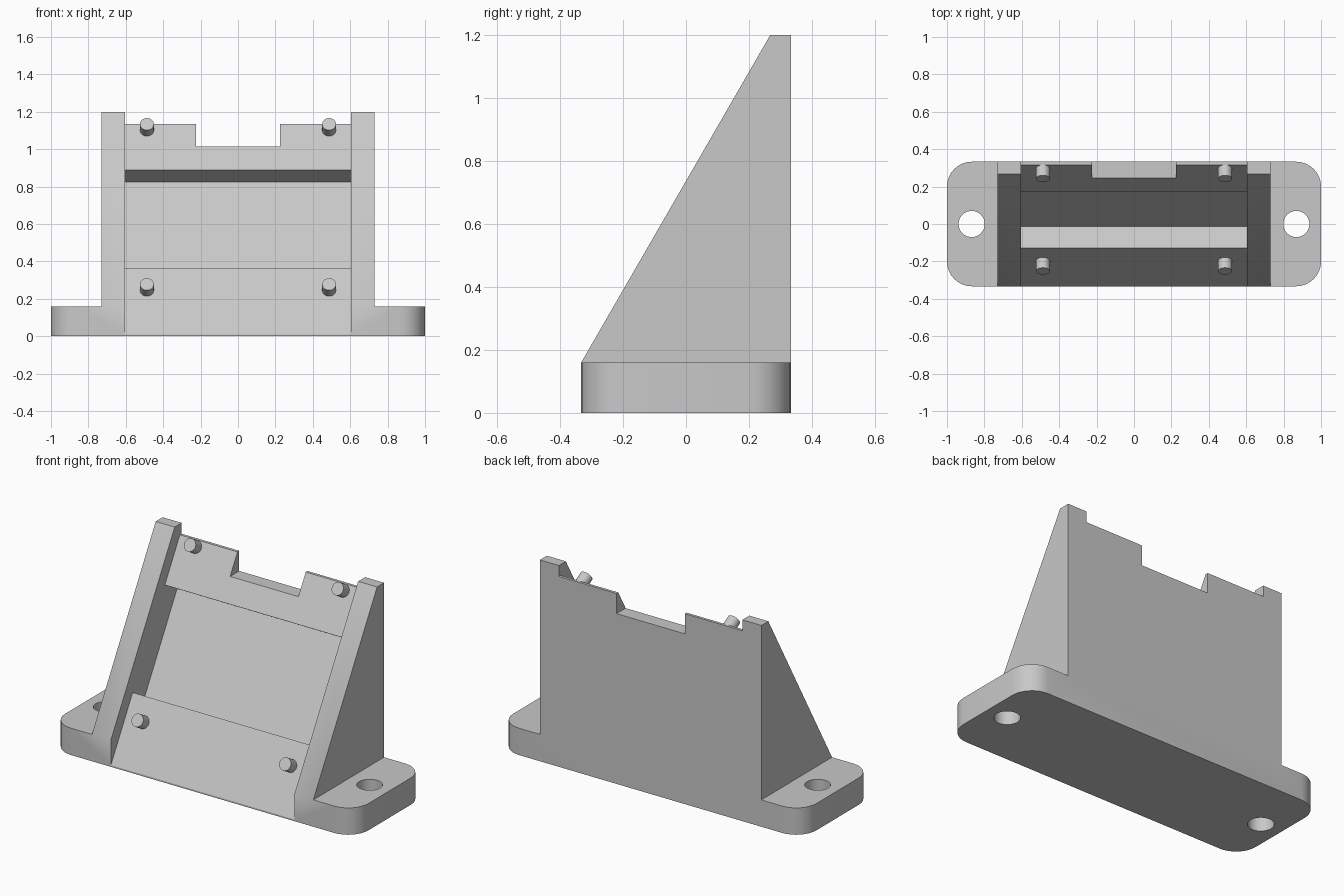
import bpy, bmesh, math
from mathutils import Vector

if "Cube" in bpy.data.objects:
    bpy.data.objects.remove(bpy.data.objects["Cube"], do_unlink=True)

SLOPE = math.tan(math.radians(60))
BACK = 0.333        # half depth
BASE_H = 0.16       # base plate thickness
WALL_X, INNER_X = 0.73, 0.605
OUT = Vector((0, -math.cos(math.radians(30)), 0.5))   # outward from sloped seat

grey = bpy.data.materials.new("light grey")
grey.use_nodes = True
grey.diffuse_color = (0.58, 0.58, 0.58, 1)
grey.node_tree.nodes["Principled BSDF"].inputs["Base Color"].default_value = grey.diffuse_color


def prism(name, points, offset):
    """Extrude a closed outline of 3D points along an offset."""
    bm = bmesh.new()
    face = bm.faces.new([bm.verts.new(p) for p in points])
    top = bmesh.ops.extrude_face_region(bm, geom=[face])["geom"]
    bmesh.ops.translate(bm, vec=offset, verts=[v for v in top if isinstance(v, bmesh.types.BMVert)])
    bmesh.ops.recalc_face_normals(bm, faces=bm.faces)
    mesh = bpy.data.meshes.new(name)
    bm.to_mesh(mesh)
    bm.free()
    mesh.materials.append(grey)
    obj = bpy.data.objects.new(name, mesh)
    bpy.context.collection.objects.link(obj)
    return obj


def side_prism(name, yz, half):
    return prism(name, [(-half, y, z) for y, z in yz], (2 * half, 0, 0))


def cylinder(name, start, axis, radius, length, segments=32):
    axis = Vector(axis)
    u = Vector((1, 0, 0))
    v = axis.cross(u)
    ring = [Vector(start) + radius * (math.cos(a) * u + math.sin(a) * v)
            for a in (math.tau * i / segments for i in range(segments))]
    return prism(name, ring, axis * length)


def combine(target, tool, operation):
    mod = target.modifiers.new(operation.lower(), "BOOLEAN")
    mod.operation, mod.object, mod.solver = operation, tool, "EXACT"
    activate(target)
    bpy.ops.object.modifier_apply(modifier=mod.name)
    bpy.data.objects.remove(tool, do_unlink=True)


def activate(obj):
    bpy.ops.object.select_all(action="DESELECT")
    obj.select_set(True)
    bpy.context.view_layer.objects.active = obj


def seat(z):
    """Point (y, z) on the sloped seat plane."""
    return (-BACK + (z - 0.01) / SLOPE, z)


def recessed(z, depth=0.133):
    y, z = seat(z)
    return (y - depth * OUT.y, z - depth * OUT.z)


# Base plate with rounded corners
radius, steps = 0.133, 8
outline = []
for i, (sx, sy) in enumerate([(1, 1), (-1, 1), (-1, -1), (1, -1)]):
    for s in range(steps + 1):
        a = math.pi / 2 * (i + s / steps)
        outline.append((sx * (1 - radius) + radius * math.cos(a),
                        sy * (BACK - radius) + radius * math.sin(a), 0))
bracket = prism("bracket_body", outline, (0, 0, BASE_H))

# Wedge that forms the two side walls and the back
wedge = side_prism("wedge", [(-BACK, 0.08), (-BACK, BASE_H), (-BACK + 1.04 / SLOPE, 1.2),
                             (BACK, 1.2), (BACK, 0.08)], WALL_X)
combine(bracket, wedge, "UNION")

# Sloped seat with a sunken middle band between the side walls
seat_cut = side_prism("seat_cutter", [
    seat(-0.15), seat(0.365), recessed(0.365), recessed(0.89), seat(0.89), seat(1.135),
    (0.5, 1.135), (0.5, 1.5), (-0.6, 1.5), (-0.6, -0.15)], INNER_X)
combine(bracket, seat_cut, "DIFFERENCE")

# Notch in the top edge
notch = side_prism("notch_cutter", [(0, 1.015), (0.5, 1.015), (0.5, 1.4), (0, 1.4)], 0.225)
combine(bracket, notch, "DIFFERENCE")

# Mounting holes
for side in (-1, 1):
    combine(bracket, cylinder("hole_cutter", (side * 0.868, 0, -0.1), (0, 0, 1), 0.07, 0.5),
            "DIFFERENCE")

# Merge coplanar faces left by the cuts
bm = bmesh.new()
bm.from_mesh(bracket.data)
bmesh.ops.remove_doubles(bm, verts=bm.verts, dist=0.0001)
bmesh.ops.dissolve_limit(bm, angle_limit=math.radians(1), verts=bm.verts, edges=bm.edges)
bm.to_mesh(bracket.data)
bm.free()

# Locating pins standing square to the seat
parts = [bracket]
for side, label in ((-1, "right"), (1, "left")):
    for z, level in ((0.246, "lower"), (1.102, "upper")):
        base = Vector((side * 0.487, *seat(z))) - OUT * 0.01
        parts.append(cylinder(f"{level}_pin_{label}", base, OUT, 0.037, 0.074))

for obj in parts:
    activate(obj)
    bpy.ops.object.shade_smooth_by_angle(angle=math.radians(30))
